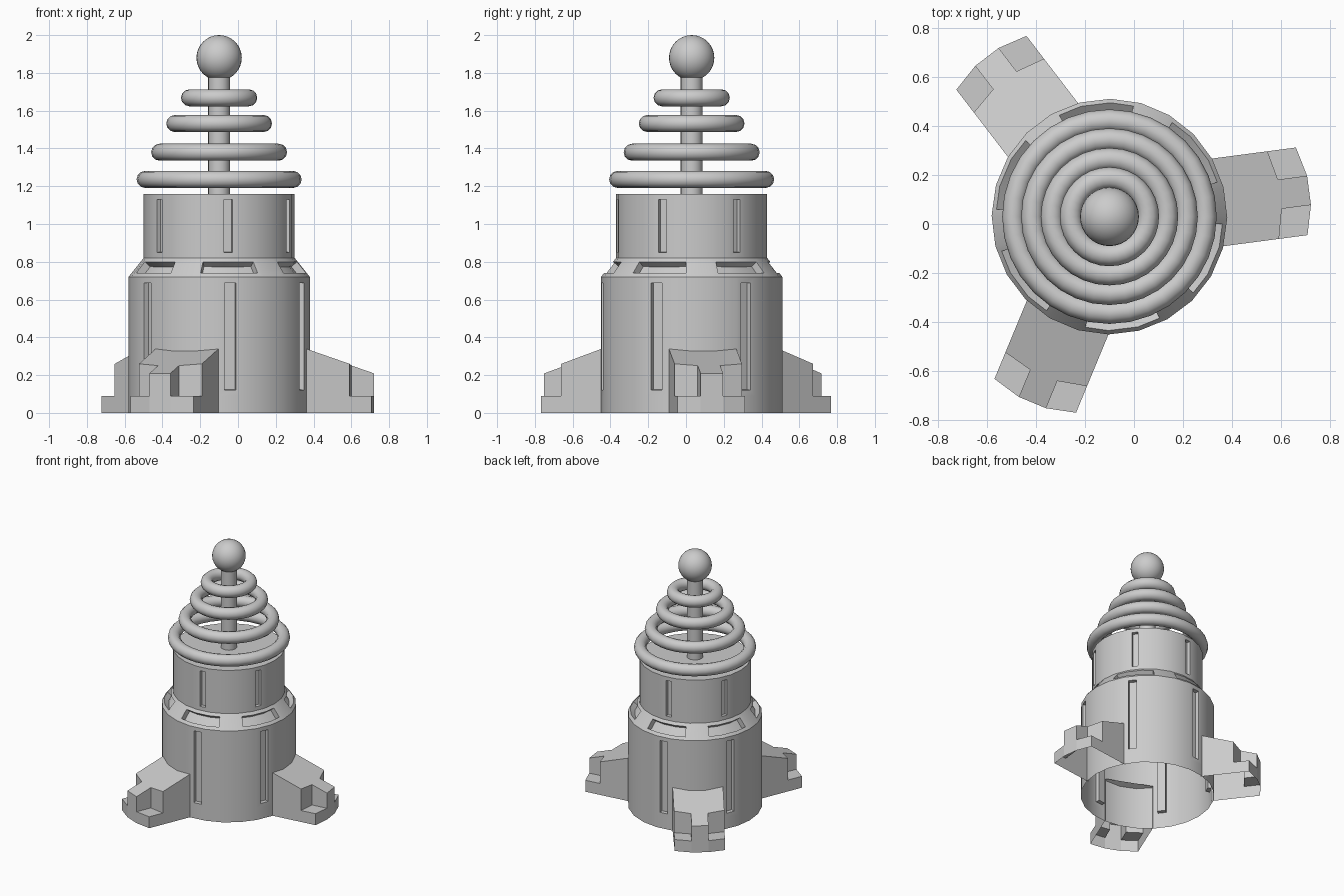
import bpy, bmesh
from math import sin, cos, radians, pi

if "Cube" in bpy.data.objects:
    bpy.data.objects.remove(bpy.data.objects["Cube"])

CX, CY = -0.10, 0.03        # axis of the tower
SEG = 24                    # sides of the housing
START = -83                 # angle of the first slot column


def finish(ob, angle=30):
    bpy.ops.object.select_all(action='DESELECT')
    ob.select_set(True)
    bpy.context.view_layer.objects.active = ob
    bpy.ops.object.shade_smooth_by_angle(angle=radians(angle))


def make_object(name, bm):
    me = bpy.data.meshes.new(name)
    bm.to_mesh(me)
    bm.free()
    ob = bpy.data.objects.new(name, me)
    ob.location = (CX, CY, 0)
    bpy.context.collection.objects.link(ob)
    return ob


# Housing: open-bottomed stepped shell
bm = bmesh.new()
profile = [(0.48, 0), (0.48, 0.09), (0.48, 0.72), (0.40, 0.82), (0.40, 1.16)]
step = 360 / SEG
rows = []
for r, z in profile:
    rows.append([bm.verts.new((r * cos(radians(START + (i - 0.5) * step)),
                               r * sin(radians(START + (i - 0.5) * step)), z))
                 for i in range(SEG)])
grid = []
for a, b in zip(rows, rows[1:]):
    grid.append([bm.faces.new((a[i], a[(i + 1) % SEG], b[(i + 1) % SEG], b[i]))
                 for i in range(SEG)])
bm.faces.new(rows[-1])
bm.normal_update()


def recess(faces, margin, depth):
    bmesh.ops.inset_region(bm, faces=faces, thickness=margin, use_even_offset=True)
    bm.normal_update()
    bmesh.ops.inset_region(bm, faces=faces, thickness=0.001, depth=-depth,
                           use_even_offset=True)
    bm.normal_update()


# Six columns of slots: tall lower, wide sloped, short upper
for k in range(6):
    i = k * SEG // 6
    recess([grid[1][i]], 0.032, 0.03)
    recess([grid[2][(i + d) % SEG] for d in (-1, 0, 1)], 0.026, 0.04)
    recess([grid[3][i]], 0.03, 0.025)
finish(make_object("housing", bm))


# Feet: sloped blocks with stepped corners and a central toe
def top(u):
    return 0.34 - 0.345 * (u - 0.44)


def make_foot(name, angle):
    bm = bmesh.new()
    ca, sa = cos(radians(angle)), sin(radians(angle))

    def face(pts):
        bm.faces.new([bm.verts.new((u * ca - v * sa, u * sa + v * ca, z))
                      for u, v, z in pts])

    def wall(p, q, low=None):
        (u0, v0), (u1, v1) = p, q
        face([(u0, v0, low), (u1, v1, low), (u1, v1, top(u1)), (u0, v0, top(u0))])

    half = [(0.43, 0.18), (0.673, 0.18), (0.70, 0.06), (0.82, 0.06)]
    outline = half + [(u, -v) for u, v in reversed(half)]
    face([(u, v, top(u)) for u, v in outline])
    wall((0.82, 0.06), (0.82, -0.06), 0)
    for s in (1, -1):
        a, b, c, d = [(u, v * s) for u, v in half]
        e = (0.79, 0.18 * s)
        face([(*p, 0.09) for p in (b, e, d, c)])
        face([(*a, 0), (*e, 0), (*e, 0.09), (*b, 0.09), (*b, top(b[0])), (*a, top(a[0]))])
        wall(b, c, 0.09)
        wall(c, d, 0.09)
        face([(*e, 0), (*d, 0), (*d, 0.09), (*e, 0.09)])
    bmesh.ops.remove_doubles(bm, verts=bm.verts, dist=0.0005)
    bmesh.ops.recalc_face_normals(bm, faces=bm.faces)
    make_object(name, bm)


for k in range(3):
    make_foot(f"foot_{k + 1}", 7.5 + 120 * k)

# Mast and ball tip
bpy.ops.mesh.primitive_cylinder_add(vertices=20, radius=0.058, depth=0.66,
                                    location=(CX, CY, 1.49))
bpy.context.object.name = "mast"
finish(bpy.context.object)
bpy.ops.mesh.primitive_uv_sphere_add(segments=32, ring_count=16, radius=0.12,
                                     location=(CX, CY, 1.88))
bpy.context.object.name = "ball_tip"
finish(bpy.context.object)

# Floating rings shrinking upward
for k, (outer, z) in enumerate([(0.437, 1.236), (0.36, 1.38), (0.28, 1.532), (0.202, 1.668)]):
    bpy.ops.mesh.primitive_torus_add(major_segments=32, minor_segments=12,
                                     major_radius=outer - 0.045, minor_radius=0.045,
                                     location=(CX, CY, z))
    bpy.context.object.name = f"ring_{k + 1}"
    finish(bpy.context.object, 40)
